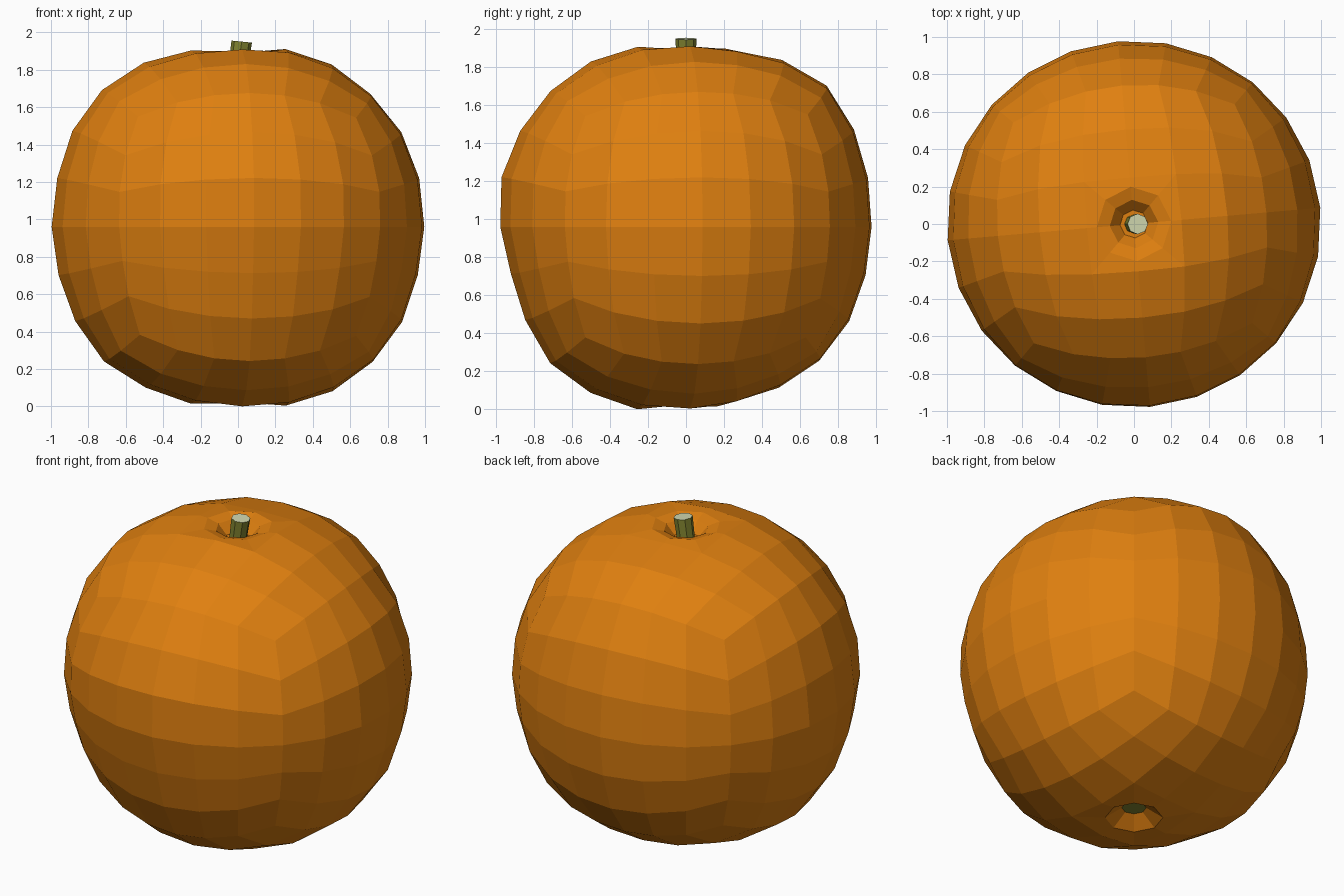
import bpy, bmesh, math
from mathutils import Vector, Matrix

if "Cube" in bpy.data.objects:
    bpy.data.objects.remove(bpy.data.objects["Cube"])

CENTRE = Vector((0, 0, 0.96))
TWIST = math.radians(5)

# Outline (distance from axis, height) of the fruit in four directions, top to bottom
RIGHT = [(.1, 1.91), (.34, 1.90), (.55, 1.80), (.73, 1.65), (.88, 1.46), (.97, 1.23), (1, .98),
         (.97, .73), (.9, .49), (.8, .32), (.63, .16), (.4, .03), (.1, .0)]
LEFT = [(.1, 1.91), (.27, 1.90), (.5, 1.84), (.69, 1.73), (.86, 1.53), (.97, 1.22), (1, .95),
        (.96, .69), (.86, .43), (.69, .21), (.47, .09), (.23, .01), (.1, .0)]
FRONT = [(.1, 1.91), (.24, 1.91), (.38, 1.88), (.56, 1.80), (.75, 1.64), (.89, 1.44), (.98, 1.2),
         (.98, .95), (.92, .7), (.83, .43), (.7, .22), (.45, .06), (.26, .0), (.1, .01)]
BACK = [(.1, 1.90), (.3, 1.88), (.56, 1.82), (.72, 1.73), (.85, 1.55), (.95, 1.27), (.98, 1.0),
        (.96, .77), (.89, .52), (.76, .31), (.56, .15), (.31, .05), (.1, .03)]


def material(name, rgb):
    m = bpy.data.materials.new(name)
    m.diffuse_color = (*rgb, 1)
    m.use_nodes = True
    m.node_tree.nodes["Principled BSDF"].inputs["Base Color"].default_value = m.diffuse_color
    return m


PEEL = material("orange peel", (0.74, 0.215, 0.005))
GREEN = material("stem green", (0.22, 0.23, 0.03))
PALE = material("cut stem", (0.64, 0.69, 0.43))


def finish(bm, name, mats):
    bmesh.ops.recalc_face_normals(bm, faces=bm.faces)
    me = bpy.data.meshes.new(name)
    bm.to_mesh(me)
    bm.free()
    for m in mats:
        me.materials.append(m)
    ob = bpy.data.objects.new(name, me)
    bpy.context.collection.objects.link(ob)
    return ob


def radius(profile, polar):
    pts = [(math.atan2(r, z - CENTRE.z), math.hypot(r, z - CENTRE.z)) for r, z in profile]
    for (a, ra), (b, rb) in zip(pts, pts[1:]):
        if a <= polar <= b:
            return ra + (rb - ra) * (polar - a) / (b - a)
    return pts[0][1] if polar < pts[0][0] else pts[-1][1]


# Fruit: quad sphere, six faces per cube side, pushed out to the outlines
bm = bmesh.new()
bmesh.ops.create_cube(bm, size=2)
bmesh.ops.subdivide_edges(bm, edges=bm.edges[:], cuts=5, use_grid_fill=True)
turn = Matrix.Rotation(TWIST, 3, 'Z')
for v in bm.verts:
    d = turn @ Vector([math.tan(c * math.pi / 4) for c in v.co]).normalized()
    polar = math.acos(max(-1, min(1, d.z)))
    flat = max(d.x ** 2 + d.y ** 2, 1e-9)
    rx = radius(RIGHT if d.x > 0 else LEFT, polar)
    ry = radius(BACK if d.y > 0 else FRONT, polar)
    v.co = CENTRE + d * (rx * d.x ** 2 + ry * d.y ** 2) / flat


def dimple(sign, rings):
    """Replace the four faces at a pole with octagonal rings sinking inwards."""
    pole = max(bm.verts, key=lambda v: sign * v.co.z - 4 * math.hypot(v.co.x, v.co.y))
    loop = {v for f in pole.link_faces for v in f.verts} - {pole}
    bmesh.ops.delete(bm, geom=[pole], context='VERTS')
    loop = sorted(loop, key=lambda v: math.atan2(v.co.y, v.co.x))
    for r, z in rings:
        new = []
        for v in loop:
            a = math.atan2(v.co.y, v.co.x)
            new.append(bm.verts.new((r * math.cos(a), r * math.sin(a), z)))
        for i in range(8):
            j = (i + 1) % 8
            bm.faces.new((loop[i], loop[j], new[j], new[i]))
        loop = new
    return bm.faces.new(loop)


dimple(1, [(.2, 1.9), (.13, 1.88), (.075, 1.82)])
dimple(-1, [(.165, .015), (.07, .08)]).material_index = 1
low = min(v.co.z for v in bm.verts)
bmesh.ops.translate(bm, verts=bm.verts[:], vec=(0, 0, -low))
finish(bm, "fruit", [PEEL, GREEN])

# Stem: short leaning eight-sided stub with a pale cut end
bm = bmesh.new()
bmesh.ops.create_cone(bm, cap_ends=True, segments=8, radius1=.05, radius2=.055, depth=.17)
for v in bm.verts:
    v.co.x += .02 if v.co.z > 0 else -.005
    v.co.z += 1.865 - (v.co.x - .02) * .1
for f in bm.faces:
    f.material_index = 1 if f.calc_center_median().z > 1.92 else 0
finish(bm, "stem", [GREEN, PALE])
